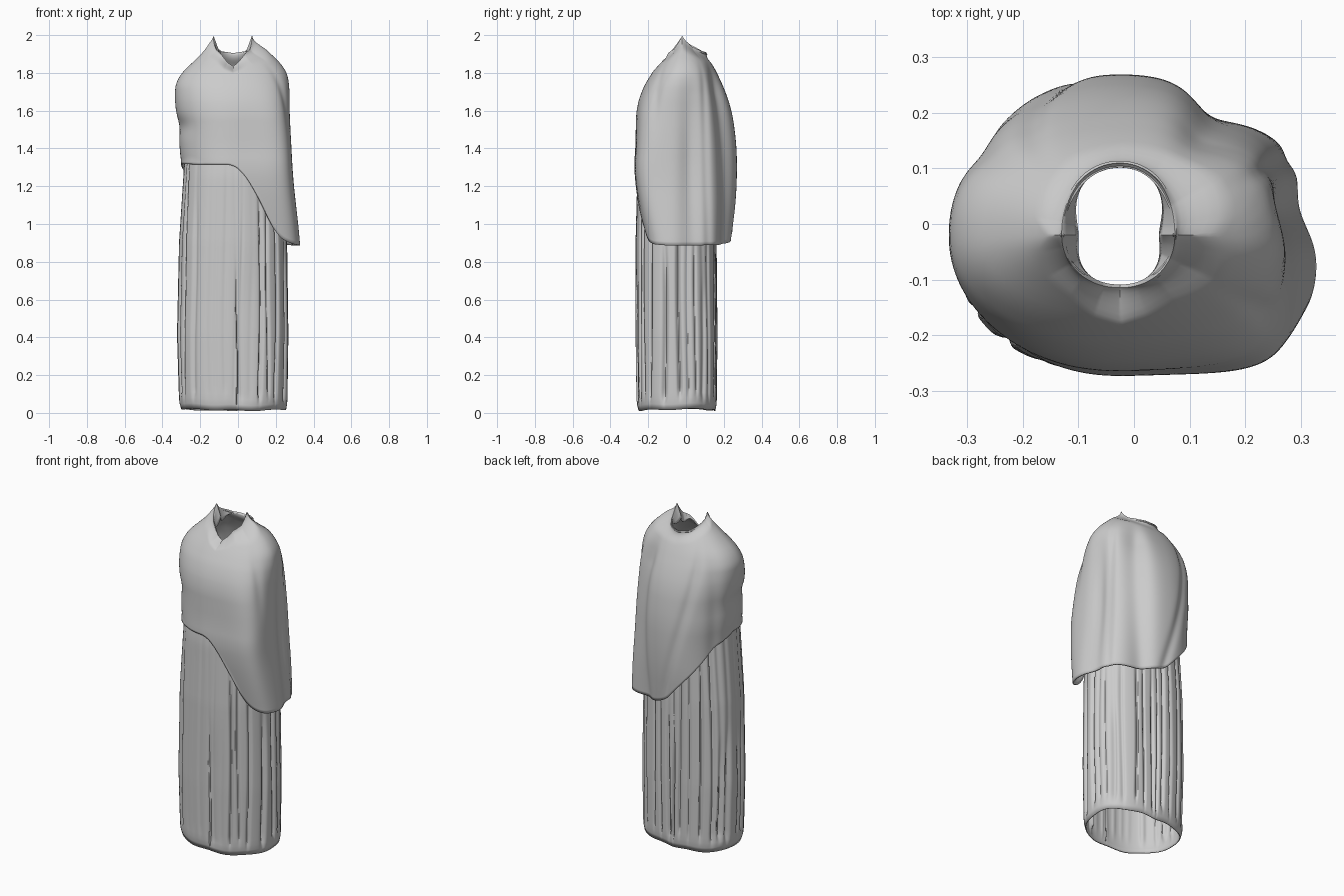
import bpy, random
from math import sin, cos, radians, exp

if "Cube" in bpy.data.objects:
    bpy.data.objects.remove(bpy.data.objects["Cube"])

random.seed(4)
CX, CY = -0.025, -0.02      # shared axis of robe and cape


def lerp_table(table, v):
    """Interpolate rows (key, value, value...) sorted by key."""
    if v <= table[0][0]:
        return table[0][1:]
    for p, q in zip(table, table[1:]):
        if v <= q[0]:
            f = (v - p[0]) / (q[0] - p[0])
            return [a + (b - a) * f for a, b in zip(p[1:], q[1:])]
    return table[-1][1:]


def soft_table(table, v, w):
    """Interpolation averaged over a window, to round off the knots."""
    rows = [lerp_table(table, v + w * o) for o in (-1, -.6, -.2, .2, .6, 1)]
    return [sum(c) / len(rows) for c in zip(*rows)]


def smooth(a, b, v):
    f = max(0, min(1, (v - a) / (b - a)))
    return f * f * (3 - 2 * f)


def bump(deg, centre, width):
    d = (deg - centre + 180) % 360 - 180
    return exp(-(d / width) ** 2)


def radius(th, x0, x1, y0, y1, n):
    """Radius of a lopsided superellipse in direction th."""
    a = x1 if cos(th) > 0 else -x0
    b = y1 if sin(th) > 0 else -y0
    return (abs(cos(th) / a) ** n + abs(sin(th) / b) ** n) ** (-1 / n)


def cloth(name, point, nu, nv, thickness):
    """Closed tube of cloth; point(theta_deg, row) gives each vertex."""
    verts = [point(-180 + 360 * i / nu, j / nv) for j in range(nv + 1) for i in range(nu)]
    faces = []
    for j in range(nv):
        for i in range(nu):
            k = (i + 1) % nu
            faces.append((j * nu + i, (j + 1) * nu + i, (j + 1) * nu + k, j * nu + k))
    me = bpy.data.meshes.new(name)
    me.from_pydata(verts, [], faces)
    ob = bpy.data.objects.new(name, me)
    bpy.context.collection.objects.link(ob)
    sol = ob.modifiers.new("thickness", 'SOLIDIFY')
    sol.thickness = thickness
    sol.offset = -1 if name == "draped_cape" else 1
    bpy.context.view_layer.objects.active = ob
    ob.select_set(True)
    bpy.ops.object.shade_smooth_by_angle(angle=radians(50))
    ob.select_set(False)
    return ob


# Long robe: oval tube with irregular vertical pleats that stop above the hem
ROBE = [(0.0, -.275, .28, -.232, .175), (0.04, -.287, .287, -.242, .183),
        (0.4, -.298, .292, -.247, .187), (0.9, -.287, .285, -.247, .182),
        (1.25, -.264, .268, -.238, .172), (1.5, -.25, .25, -.21, .16)]
pleats = []
ang = -176
while ang < 180:
    front = -125 < ang < -62
    pleats.append((ang, random.uniform(1.4, 2.8),
                   random.uniform(.002, .005) if front else random.uniform(.008, .024),
                   random.uniform(.05, .09), random.uniform(.7, 1.5), random.uniform(0, 6)))
    ang += random.uniform(8, 18)


def robe_radius(deg, z):
    return radius(radians(deg), *lerp_table(ROBE, z), 2.35)


def robe_point(deg, row):
    th = radians(deg)
    z = 1.5 * row
    r = robe_radius(deg, z)
    for c, w, d, lo, hi, ph in pleats:
        sway = 1.3 * sin(4 * z + ph)
        fade = smooth(lo - .02, lo + .03, z) * (1 - .7 * smooth(hi - .3, hi, z))
        r -= d * bump(deg, c + sway, w) * fade
    # front overlap: a step at the opening
    seam = -86 + 1.2 * sin(7 * z)
    if seam < deg < seam + 25:
        r -= .011 * (1 - (deg - seam) / 25) * smooth(.03, .06, z) * (1 - smooth(.5, .85, z))
    base = .016 + .004 * sin(th * 2 + 1) + .003 * sin(th * 7)
    return (CX + r * cos(th), CY + r * sin(th), z + base * (1 - row))


cloth("pleated_robe", robe_point, 300, 50, .006)


# Shoulder cape: slanted hem, high on one side and low on the other
BODY = [(0.88, -.30, .335, -.205, .24), (1.0, -.30, .322, -.23, .252),
        (1.1, -.30, .31, -.25, .262), (1.2, -.295, .298, -.267, .268),
        (1.3, -.297, .29, -.276, .270), (1.4, -.31, .285, -.268, .268),
        (1.5, -.312, .28, -.266, .258), (1.6, -.330, .276, -.264, .242),
        (1.7, -.336, .277, -.238, .21), (1.77, -.325, .272, -.2, .178),
        (1.83, -.27, .25, -.16, .15), (1.9, -.19, .175, -.105, .105),
        (1.95, -.152, .118, -.07, .06), (2.0, -.132, .072, -.04, .03)]
HEM = [(-180, 1.32), (-125, 1.315), (-90, 1.315), (-78, 1.27), (-65, 1.18), (-52, 1.06),
       (-40, .94), (-30, .895), (-10, .885), (45, .89), (70, .90), (90, .925),
       (120, 1.09), (150, 1.26), (180, 1.32)]
NECK = [(-180, 1.998), (-168, 1.965), (-150, 1.925), (-130, 1.90), (-108, 1.855), (-90, 1.835),
        (-72, 1.86), (-50, 1.905), (-25, 1.93), (-10, 1.97), (0, 2.0), (10, 1.975), (30, 1.94),
        (60, 1.915), (90, 1.905), (120, 1.915), (150, 1.945), (168, 1.965), (180, 1.998)]


def cape_point(deg, row):
    th = radians(deg)
    neck = lerp_table(NECK, deg)[0]
    hem = soft_table(HEM, deg, 7)[0]
    rn = radius(th, -.105, .1, -.095, .13, 2.1)
    side = cos(th) ** 2
    if row < .06:
        # edge turned inward around the neck
        f = 1 - row / .06
        r = rn - f * (.006 + .024 * side ** 2)
        return (CX + r * cos(th), CY + r * sin(th), neck - f * (.006 + .075 * side ** 2))
    t = (row - .06) / .94
    z = neck + (hem - neck) * t ** 1.25
    x0, x1, y0, y1 = soft_table(BODY, z, .05 * smooth(2.0, 1.8, z) if z > 2 else .045)
    low = 1 - smooth(1.3, 1.85, z)
    n = 2.15 + 2.6 * low * bump(deg, -38, 30)
    full = radius(th, x0 - CX, x1 - CX, y0 - CY, y1 - CY, n)
    k = smooth(0, .12, t)
    r = rn * (1 - k) + full * k
    # drape folds: hollow behind the shoulder, creases down the long side
    d = 1 - smooth(1.68, 1.9, z)
    r -= .036 * d * bump(deg, 50 + 8 * (1.5 - z), 14)
    r -= (.012 + .02 * low) * d * bump(deg, 9, 11)
    r -= .008 * d * bump(deg, 24, 4)
    r -= .008 * d * bump(deg, -27, 5) * smooth(1.4, 1.7, z)
    r -= .010 * d * bump(deg, 118 - 55 * (1.5 - z), 6)
    r -= .008 * d * bump(deg, 150, 8)
    # soft wrinkles at the raised side
    r -= .012 * bump(deg, -165, 22) * exp(-((z - 1.52) / .05) ** 2)
    # always lie over the robe
    if z < 1.5:
        r = max(r, robe_radius(deg, z) + .016)
    return (CX + r * cos(th), CY + r * sin(th), z)


cloth("draped_cape", cape_point, 240, 70, .008)
